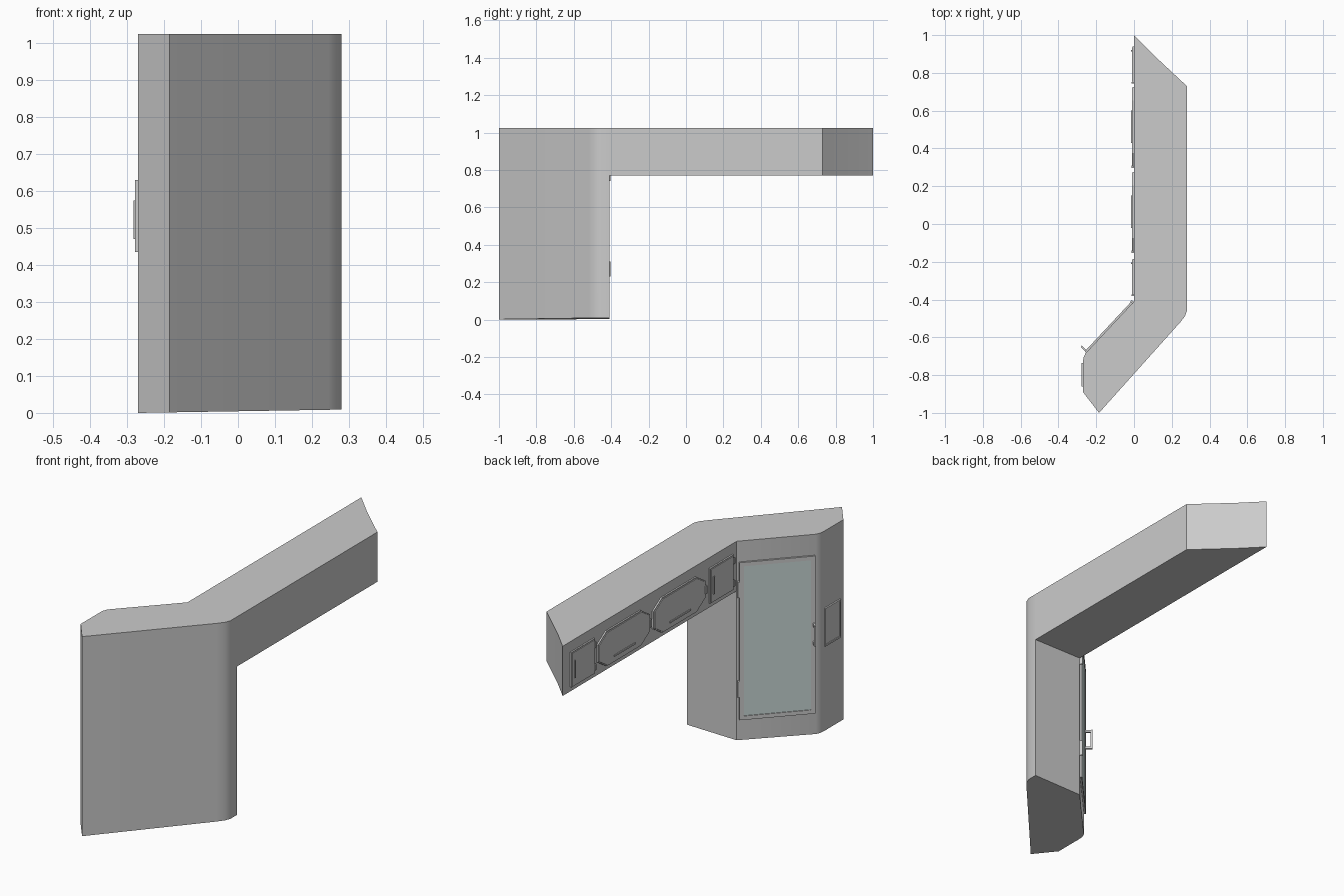
import bpy, bmesh, math
from mathutils import Matrix, Vector

if "Cube" in bpy.data.objects:
    bpy.data.objects.remove(bpy.data.objects["Cube"])

TOP, MID = 1.025, 0.77


def finish(name, bm, frame=None, smooth=False, mat=None):
    bmesh.ops.recalc_face_normals(bm, faces=bm.faces[:])
    me = bpy.data.meshes.new(name)
    bm.to_mesh(me)
    bm.free()
    if frame:
        me.transform(frame)
    ob = bpy.data.objects.new(name, me)
    bpy.context.collection.objects.link(ob)
    if mat:
        me.materials.append(mat)
    if smooth:
        bpy.ops.object.select_all(action='DESELECT')
        ob.select_set(True)
        bpy.context.view_layer.objects.active = ob
        bpy.ops.object.shade_smooth_by_angle(angle=math.radians(30))
    return ob


def face_frame(origin, u):
    """Local axes of a vertical cabinet face: along it, up, outward."""
    u, v = Vector(u).normalized(), Vector((0, 0, 1))
    m = Matrix((u, v, u.cross(v))).transposed().to_4x4()
    return Matrix.Translation(origin) @ m


def boxes(name, frame, parts, mat=None):
    bm = bmesh.new()
    for u0, u1, v0, v1, n0, n1 in parts:
        m = Matrix.Translation(((u0 + u1) / 2, (v0 + v1) / 2, (n0 + n1) / 2)) @ \
            Matrix.Diagonal((u1 - u0, v1 - v0, n1 - n0, 1))
        bmesh.ops.create_cube(bm, size=1, matrix=m)
    return finish(name, bm, frame, mat=mat)


def panel(name, frame, u0, u1, v0, v1, depth, cut_u=0, cut_v=0, rim=0.006, step=0.003):
    """Raised plate with a stepped rim and optional cut corners."""
    if cut_u:
        pts = [(u0 + cut_u, v0), (u1 - cut_u, v0), (u1, v0 + cut_v), (u1, v1 - cut_v),
               (u1 - cut_u, v1), (u0 + cut_u, v1), (u0, v1 - cut_v), (u0, v0 + cut_v)]
    else:
        pts = [(u0, v0), (u1, v0), (u1, v1), (u0, v1)]
    bm = bmesh.new()
    back = [bm.verts.new((u, v, -0.002)) for u, v in pts]
    front = [bm.verts.new((u, v, depth)) for u, v in pts]
    n = len(pts)
    bm.faces.new(back[::-1])
    f = bm.faces.new(front)
    for i in range(n):
        j = (i + 1) % n
        bm.faces.new((back[i], back[j], front[j], front[i]))
    bm.normal_update()
    bmesh.ops.inset_region(bm, faces=[f], thickness=rim, depth=0)
    bmesh.ops.inset_region(bm, faces=[f], thickness=0.001, depth=step)
    return finish(name, bm, frame)


# Cabinet body: tall corner unit joined to a long hanging unit
tall = [(0.28, -0.41), (0.28, -0.46), (0.27, -0.488), (0.245, -0.52), (-0.185, -1), (-0.27, -0.89),
        (-0.27, -0.735), (-0.268, -0.71), (-0.258, -0.686), (0, -0.41)]
hang = [(0, -0.41), (0, 1), (0.1, 0.898), (0.28, 0.73), (0.28, -0.41)]
bm = bmesh.new()
cols_a = [[bm.verts.new((x, y, 0.009 * (x + 0.27) / 0.55)), bm.verts.new((x, y, TOP))] for x, y in tall]
inner = [[bm.verts.new((x, y, MID)), bm.verts.new((x, y, TOP))] for x, y in hang[1:-1]]
seam_end, seam_start = cols_a[-1], cols_a[0]
mid_end = bm.verts.new((*tall[-1], MID))
mid_start = bm.verts.new((*tall[0], MID))
cols_b = [[mid_end, seam_end[1]]] + inner + [[mid_start, seam_start[1]]]
seam_end.insert(1, mid_end)
seam_start.insert(1, mid_start)
for cols in (cols_a, cols_b):
    for a, b in zip(cols, cols[1:]):
        bm.faces.new(a + b[::-1])
    bm.faces.new([c[0] for c in cols])
bm.faces.new([c[-1] for c in cols_a] + [c[-1] for c in inner])
bm.faces.new((seam_start[0], seam_end[0], mid_end, mid_start))
finish("cabinet_body", bm, smooth=True)

# Hanging unit doors, with handles and hinges (u runs along -y)
wall = face_frame((0, 0, 0), (0, -1, 0))
for i, (y0, y1, wide) in enumerate([(0.75, 0.94, False), (0.305, 0.725, True),
                                    (-0.145, 0.275, True), (-0.375, -0.185, False)]):
    u0, u1 = -y1, -y0
    c = (u0 + u1) / 2
    if wide:
        panel(f"flap_door_{i}", wall, u0, u1, 0.793, 0.972, 0.008, 0.07, 0.045)
        boxes(f"flap_handle_{i}", wall, [(c - 0.085, c + 0.085, 0.822, 0.83, 0.01, 0.015)])
        boxes(f"flap_hinge_{i}", wall, [(u1 - 0.004, u1 + 0.008, 0.86, 0.90, -0.002, 0.014)])
    else:
        panel(f"small_door_{i}", wall, u0, u1, 0.793, 0.972, 0.008)
        boxes(f"small_handle_{i}", wall, [(u0 + 0.02, u0 + 0.028, 0.835, 0.925, 0.01, 0.015)])
        boxes(f"small_hinges_{i}", wall, [(u1 - 0.002, u1 + 0.006, v, v + 0.03, -0.002, 0.013)
                                          for v in (0.81, 0.925)])

# Tall glazed door on the angled face
glass = bpy.data.materials.new("pale_glass")
glass.diffuse_color = (0.58, 0.68, 0.67, 1)
glass.use_nodes = True
glass.node_tree.nodes["Principled BSDF"].inputs["Base Color"].default_value = glass.diffuse_color
slant = face_frame((0, -0.41, 0), (-0.258, -0.276, 0))
a, b, lo, hi, w = 0.012, 0.372, 0.11, 0.918, 0.02
boxes("door_frame", slant, [(a, a + w, lo, hi, -0.002, 0.01), (b - w, b, lo, hi, -0.002, 0.01),
                            (a + w, b - w, lo, lo + w, -0.002, 0.01), (a + w, b - w, hi - w, hi, -0.002, 0.01)])
boxes("door_glass", slant, [(a + w, b - w, lo + w, hi - w, 0.001, 0.006)], glass)
boxes("door_handle", slant, [(0.36, 0.369, 0.47, 0.575, 0.034, 0.042),
                             (0.36, 0.369, 0.47, 0.482, 0.008, 0.036),
                             (0.36, 0.369, 0.563, 0.575, 0.008, 0.036)])
boxes("door_hinges", slant, [(0.003, 0.014, v - 0.04, v + 0.04, -0.002, 0.014) for v in (0.27, 0.78)])

# Small control panel on the narrow side
side = face_frame((-0.27, 0, 0), (0, -1, 0))
panel("control_panel", side, 0.735, 0.86, 0.435, 0.63, 0.008, rim=0.012, step=-0.003)
